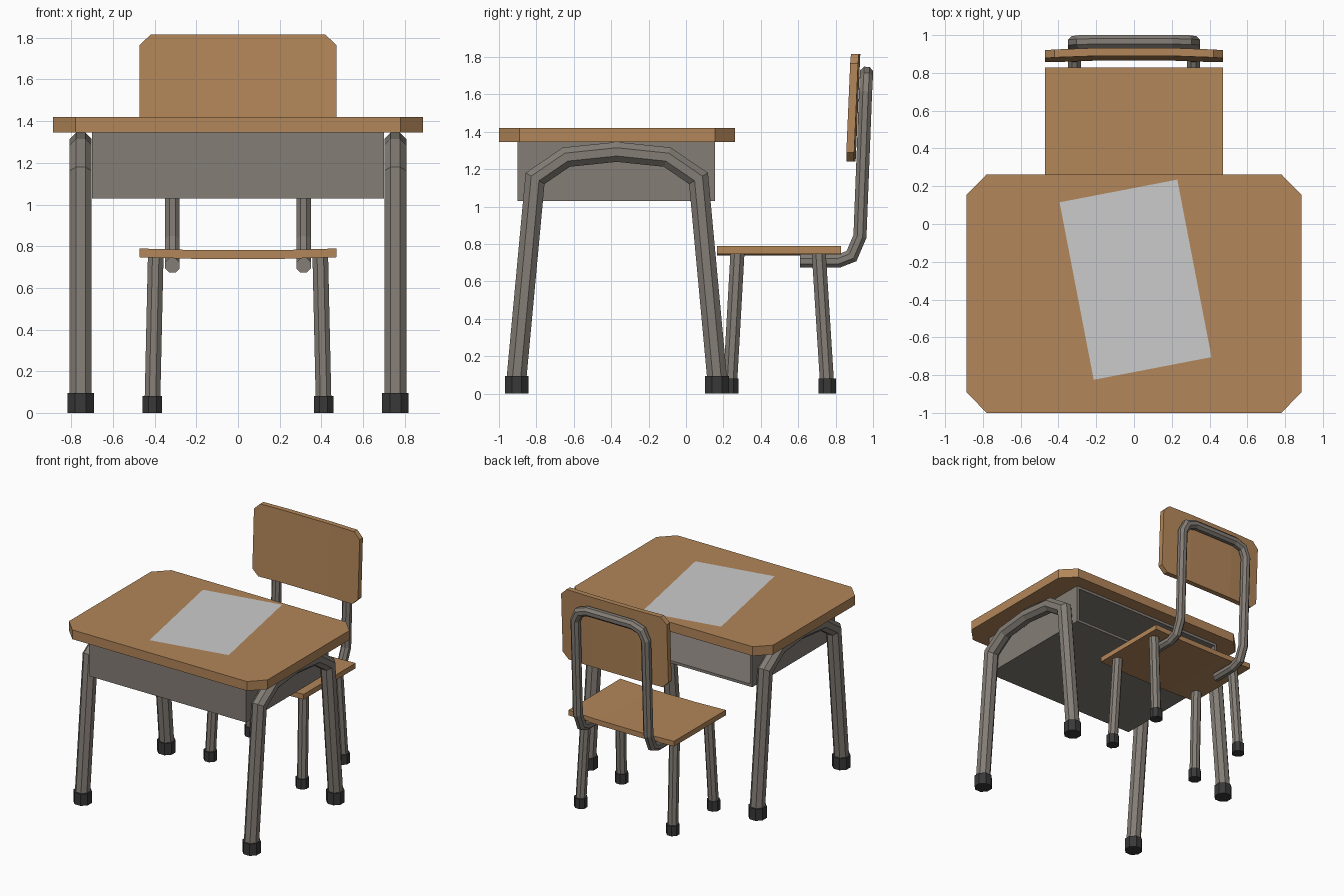
import bpy, bmesh
from math import cos, sin, pi, radians
from mathutils import Vector

if "Cube" in bpy.data.objects:
    bpy.data.objects.remove(bpy.data.objects["Cube"])


def material(name, rgb):
    m = bpy.data.materials.new(name)
    m.diffuse_color = (*rgb, 1)
    m.use_nodes = True
    m.node_tree.nodes["Principled BSDF"].inputs["Base Color"].default_value = m.diffuse_color
    return m


WOOD = material("wood", (0.45, 0.24, 0.10))
METAL = material("metal", (0.23, 0.205, 0.18))
RUBBER = material("rubber", (0.04, 0.04, 0.04))


def finish(name, bm, mat=None):
    bmesh.ops.recalc_face_normals(bm, faces=bm.faces)
    me = bpy.data.meshes.new(name)
    bm.to_mesh(me)
    bm.free()
    ob = bpy.data.objects.new(name, me)
    bpy.context.collection.objects.link(ob)
    if mat:
        me.materials.append(mat)
    return ob


def tube(name, path, width, mat, sides=8):
    """Mitred octagonal sweep; width is measured flat to flat."""
    pts = [Vector(p) for p in path]
    dirs = [(b - a).normalized() for a, b in zip(pts, pts[1:])]
    r = width / 2 / cos(pi / sides)
    u = (Vector((1, 0, 0)) - dirs[0] * dirs[0].x).normalized()
    v = dirs[0].cross(u)
    angles = [(i + 0.5) * 2 * pi / sides for i in range(sides)]
    ring = [pts[0] + r * (u * cos(a) + v * sin(a)) for a in angles]
    bm = bmesh.new()
    rings = [[bm.verts.new(p) for p in ring]]
    for i, d in enumerate(dirs):
        n = d if i == len(dirs) - 1 else (d + dirs[i + 1]).normalized()
        ring = [p + d * ((pts[i + 1] - p).dot(n) / d.dot(n)) for p in ring]
        rings.append([bm.verts.new(p) for p in ring])
    for a, b in zip(rings, rings[1:]):
        for i in range(sides):
            j = (i + 1) % sides
            bm.faces.new((a[i], a[j], b[j], b[i]))
    bm.faces.new(rings[0])
    bm.faces.new(rings[-1])
    return finish(name, bm, mat)


def board(name, half, thick, place, mat):
    """Board from columns (x, low, high, bow), mirrored in x; place maps to space."""
    cols = [(-x, a, b, d) for x, a, b, d in reversed(half)] + half
    bm = bmesh.new()
    rings = [[bm.verts.new(place(x, v, d + t)) for v, t in
              ((a, 0), (b, 0), (b, thick), (a, thick))] for x, a, b, d in cols]
    for p, q in zip(rings, rings[1:]):
        for i in range(4):
            j = (i + 1) % 4
            bm.faces.new((p[i], p[j], q[j], q[i]))
    bm.faces.new(rings[0])
    bm.faces.new(rings[-1])
    bmesh.ops.dissolve_limit(bm, angle_limit=0.001, verts=bm.verts, edges=bm.edges)
    return finish(name, bm, mat)


# Desk top with cut corners
board("desk_top", [(0.78, -1, 0.263, 0), (0.887, -0.89, 0.155, 0)], 0.075,
      lambda x, v, d: (x, v, 1.345 + d), WOOD)

# Storage box, open towards the chair
bm = bmesh.new()
bmesh.ops.create_cube(bm, size=1)
for vert in bm.verts:
    vert.co = (vert.co.x * 1.4, vert.co.y * 1.055 - 0.3725, vert.co.z * 0.315 + 1.1875)
back = max(bm.faces, key=lambda f: f.calc_center_median().y)
bmesh.ops.inset_region(bm, faces=[back], thickness=0.03)
hole = bmesh.ops.extrude_discrete_faces(bm, faces=[back])["faces"][0]
bmesh.ops.translate(bm, verts=hole.verts, vec=(0, -1.025, 0))
finish("storage_box", bm, METAL)

# Sheet of paper
bpy.ops.mesh.primitive_plane_add(size=1, location=(0.008, -0.295, 1.422),
                                 rotation=(0, 0, radians(10.9)))
paper = bpy.context.object
paper.name = "paper_sheet"
paper.scale = (0.635, 0.957, 1)

# Desk leg arches, chair legs and rubber feet
half_arch = [(-0.54, 0.04), (-0.437, 1.15), (-0.27, 1.264), (0, 1.292)]
arch = half_arch + [(-y, z) for y, z in half_arch[-2::-1]]
for s, side in ((-1, "left"), (1, "right")):
    tube(f"desk_leg_arch_{side}", [(s * 0.755, y - 0.37, z) for y, z in arch], 0.106, METAL)
    for y, end in ((-0.905, "front"), (0.165, "rear")):
        tube(f"desk_foot_{end}_{side}", [(s * 0.755, y, 0), (s * 0.755, y, 0.095)], 0.128, RUBBER)
    for y0, y1, end in ((0.235, 0.275, "front"), (0.755, 0.71, "rear")):
        tube(f"chair_leg_{end}_{side}",
             [(s * 0.411, y0, 0.04), (s * 0.395, y1, 0.75)], 0.075, METAL)
        tube(f"chair_foot_{end}_{side}", [(s * 0.411, y0, 0), (s * 0.411, y0, 0.08)], 0.093, RUBBER)

# Slightly dished chair seat
board("seat", [(0.2, 0.165, 0.828, 0), (0.472, 0.165, 0.828, 0.008)], 0.042,
      lambda x, v, d: (x, v, 0.739 + d), WOOD)

# Slightly curved, tilted backrest with cut corners
board("backrest", [(0.2, 1.24, 1.815, 0), (0.42, 1.24, 1.815, -0.008),
                   (0.472, 1.29, 1.765, -0.01)], 0.042,
      lambda x, v, d: (x, 0.865 + d + 0.025 * (v - 1.24) / 0.575, v), WOOD)

# Bent tube holding the backrest
half = [(0.315, 0.61, 0.708), (0.315, 0.815, 0.708), (0.315, 0.885, 0.735),
        (0.315, 0.93, 0.84), (0.315, 0.96, 1.61), (0.28, 0.964, 1.685), (0.2, 0.965, 1.712)]
tube("backrest_tube", half + [(-x, y, z) for x, y, z in reversed(half)], 0.07, METAL)
